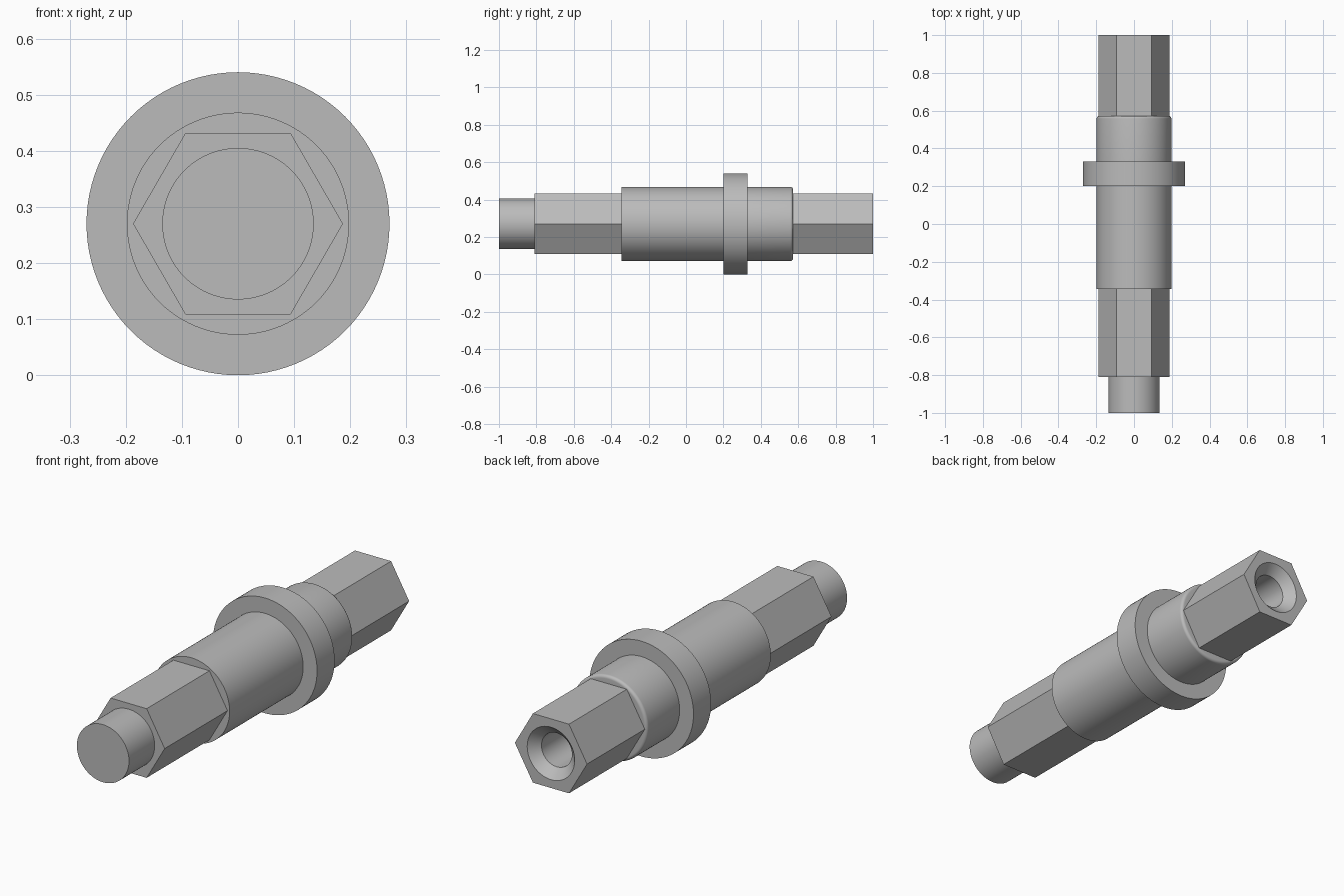
import bpy
import bmesh
from math import cos, sin, pi, radians

cube = bpy.data.objects.get("Cube")
if cube:
    bpy.data.objects.remove(cube, do_unlink=True)

STEPS = 96            # divisible by six, so hexagon corners land on points
AXIS_Z = 0.27
PILOT_R, BODY_R, COLLAR_R = 0.135, 0.198, 0.27
HEX_APOTHEM = 0.162
FILLET = 0.014

steel = bpy.data.materials.new("grey steel")
steel.use_nodes = True
colour = (0.5, 0.5, 0.5, 1)
steel.diffuse_color = colour
steel.node_tree.nodes["Principled BSDF"].inputs["Base Color"].default_value = colour


def circle(y, r):
    """Round cross-section at y."""
    return [(r * cos(2 * pi * i / STEPS), y, r * sin(2 * pi * i / STEPS))
            for i in range(STEPS)]


def hexagon(y):
    """Hexagonal cross-section at y, with corners on the x axis."""
    points = []
    for i in range(STEPS):
        a = 2 * pi * i / STEPS
        r = HEX_APOTHEM / cos(a % (pi / 3) - pi / 6)
        points.append((r * cos(a), y, r * sin(a)))
    return points


def loft(name, sections, cap_start=False, cap_end=False):
    """Skin a row of cross-sections along y."""
    bm = bmesh.new()
    rings = [[bm.verts.new(p) for p in s] for s in sections]
    for a, b in zip(rings, rings[1:]):
        for i in range(STEPS):
            j = (i + 1) % STEPS
            bm.faces.new((b[i], b[j], a[j], a[i]))
    if cap_start:
        bm.faces.new(rings[0])
    if cap_end:
        bm.faces.new(rings[-1][::-1])
    mesh = bpy.data.meshes.new(name)
    bm.to_mesh(mesh)
    bm.free()
    mesh.materials.append(steel)
    obj = bpy.data.objects.new(name, mesh)
    obj.location.z = AXIS_Z
    bpy.context.collection.objects.link(obj)
    bpy.ops.object.select_all(action='DESELECT')
    obj.select_set(True)
    bpy.context.view_layer.objects.active = obj
    bpy.ops.object.shade_smooth_by_angle(angle=radians(30))
    return obj


# Round nose at the front
loft("front_pilot", [circle(-1, PILOT_R), circle(-0.81, PILOT_R)], cap_start=True)

# Front hexagon, with its step up from the nose
loft("front_hex", [circle(-0.81, PILOT_R), hexagon(-0.81), hexagon(-0.345)])

# Main barrel
loft("barrel", [hexagon(-0.345), circle(-0.345, BODY_R), circle(0.2, BODY_R)])

# Wide collar
loft("collar", [circle(0.2, BODY_R), circle(0.2, COLLAR_R),
                circle(0.33, COLLAR_R), circle(0.33, BODY_R)])

# Rear shoulder with a rounded rim
rim = [circle(0.572 - FILLET + FILLET * sin(t * pi / 12),
              BODY_R - FILLET + FILLET * cos(t * pi / 12)) for t in range(7)]
loft("rear_shoulder", [circle(0.33, BODY_R)] + rim + [hexagon(0.572)])

# Rear hexagon with a countersunk blind bore
loft("rear_hex", [hexagon(0.572), hexagon(1), circle(1, 0.123),
                  circle(0.957, 0.079), circle(0.7, 0.079)], cap_end=True)
